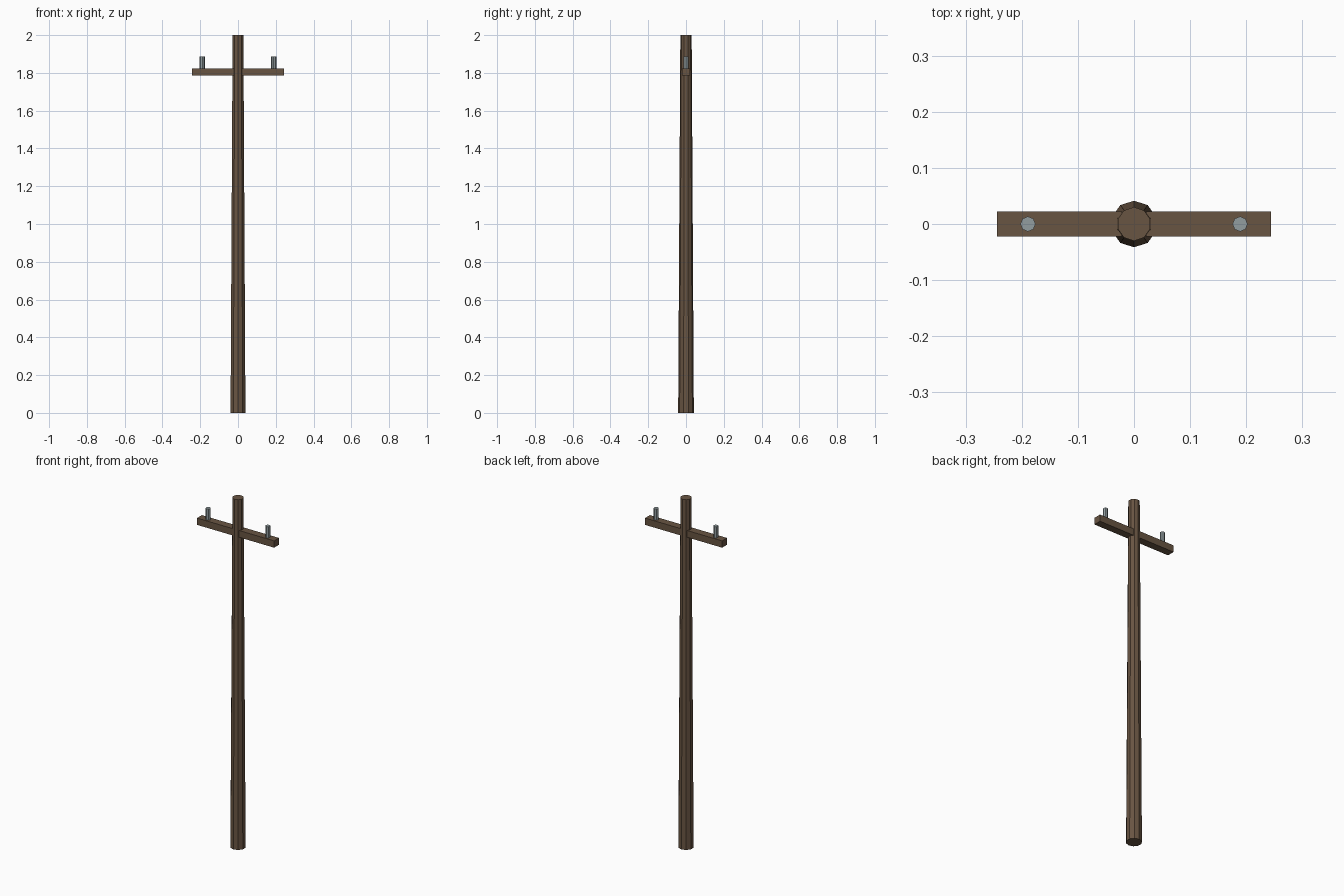
import bpy

if "Cube" in bpy.data.objects:
    bpy.data.objects.remove(bpy.data.objects["Cube"])


def material(name, rgb):
    m = bpy.data.materials.new(name)
    m.diffuse_color = (*rgb, 1)
    m.use_nodes = True
    m.node_tree.nodes["Principled BSDF"].inputs["Base Color"].default_value = m.diffuse_color
    return m


wood = material("wood", (0.14, 0.09, 0.055))
ceramic = material("ceramic", (0.29, 0.34, 0.35))


def post(name, sides, r1, r2, x, z0, z1, mat):
    bpy.ops.mesh.primitive_cone_add(vertices=sides, radius1=r1, radius2=r2,
                                    depth=z1 - z0, location=(x, 0, (z0 + z1) / 2))
    ob = bpy.context.object
    ob.name = name
    ob.data.materials.append(mat)


# Tapered pole
post("pole", 10, 0.0415, 0.03, 0, 0, 2, wood)

# Crossarm
bpy.ops.mesh.primitive_cube_add(size=1, location=(0, 0, 1.805))
arm = bpy.context.object
arm.name = "crossarm"
arm.scale = (0.488, 0.044, 0.039)
arm.data.materials.append(wood)

# Insulator pins
for side, x in (("left", -0.189), ("right", 0.189)):
    post("insulator_" + side, 8, 0.0135, 0.0135, x, 1.815, 1.888, ceramic)
